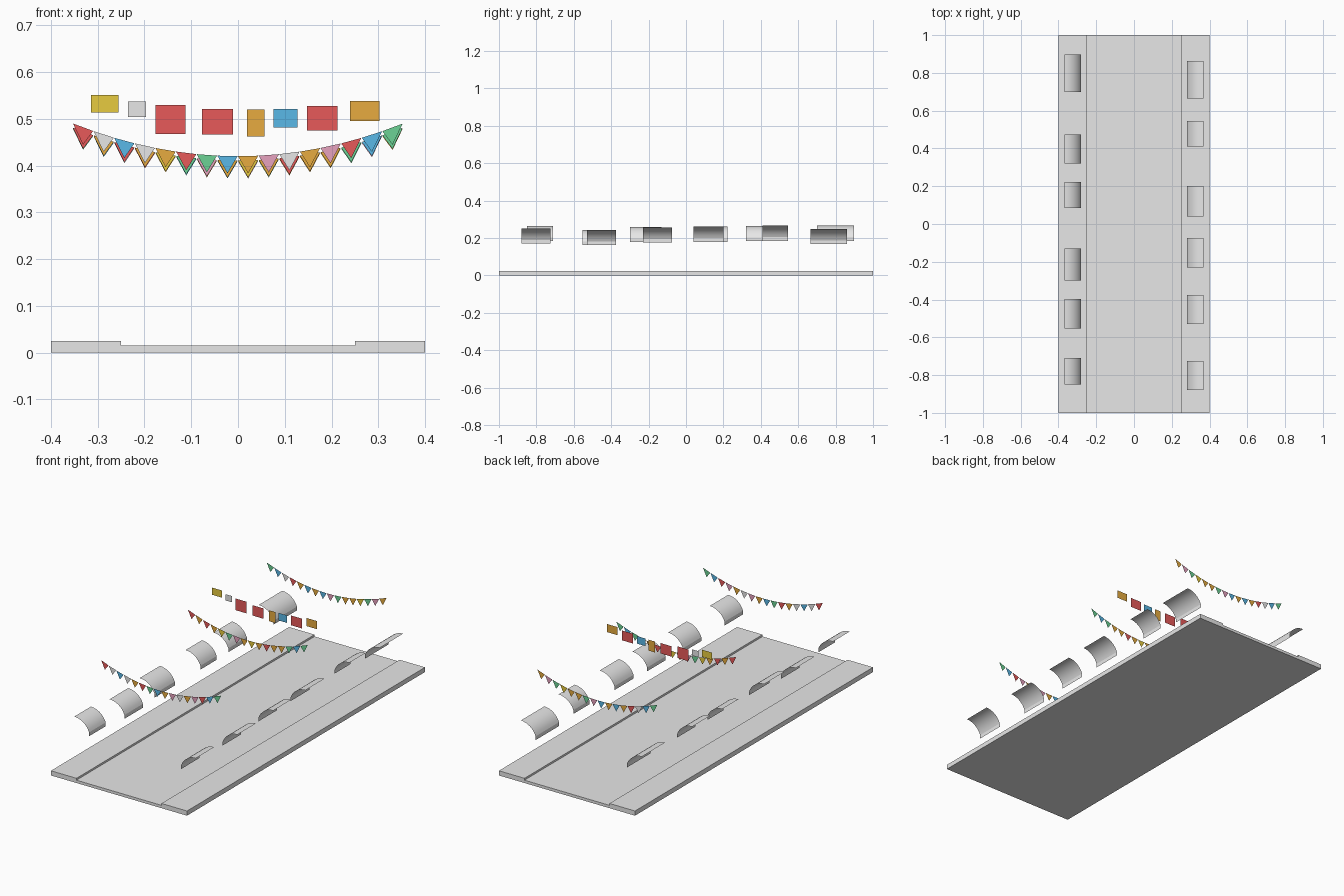
import bpy, math

cube = bpy.data.objects.get("Cube")
if cube:
    bpy.data.objects.remove(cube, do_unlink=True)


def material(name, r, g, b):
    m = bpy.data.materials.new(name)
    m.use_nodes = True
    m.diffuse_color = (r, g, b, 1)
    m.node_tree.nodes["Principled BSDF"].inputs["Base Color"].default_value = (r, g, b, 1)
    return m


MATS = {
    "grey": material("pale grey", .8, .8, .8),
    "red": material("red", .8, .1, .1),
    "gold": material("gold", .8, .41, .05),
    "yellow": material("yellow", .8, .6, .05),
    "blue": material("blue", .1, .48, .8),
    "green": material("green", .15, .65, .3),
    "pink": material("pink", .8, .36, .52),
}
NAMES = list(MATS)


def build(name, verts, faces, colours=("grey",)):
    """Mesh object with one colour per face, or a single colour for all."""
    mesh = bpy.data.meshes.new(name)
    mesh.from_pydata(verts, [], faces)
    used = [c for c in NAMES if c in colours]
    for c in used:
        mesh.materials.append(MATS[c])
    if len(colours) == len(faces):
        for face, c in zip(mesh.polygons, colours):
            face.material_index = used.index(c)
    obj = bpy.data.objects.new(name, mesh)
    bpy.context.collection.objects.link(obj)
    return obj


# Street: a road sunk between two pavements, extruded along y
half = [(.4, 0), (.4, .025), (.25, .025), (.25, .015)]
section = half + [(-x, z) for x, z in reversed(half)]
n = len(section)
verts = [(x, y, z) for y in (-1, 1) for x, z in section]
faces = [(i, i + n, (i + 1) % n + n, (i + 1) % n) for i in range(n)]
for o in (0, n):   # each end: two pavement blocks and the road slab
    for f in ((0, 1, 2, 3), (4, 5, 6, 7), (0, 3, 4, 7)):
        ids = [o + k for k in f]
        faces.append(ids if o else ids[::-1])
street = build("street", verts, faces)
for f in street.data.polygons:
    # end faces look along the street axis
    if abs(f.normal.y) > .5 and f.normal.y * f.center.y < 0:
        f.flip()


# Awnings: curved sheet falling towards the road, with a short valance
def awning(name, side, y0, y1, bottom):
    span, steps, r = math.radians(70), 8, .0926
    crest = bottom + .02 + r * (1 - math.cos(span))
    prof = []
    for i in range(steps + 1):
        a = span * i / steps
        prof.append((.368 - r * math.sin(a), crest - r * (1 - math.cos(a))))
    prof.append((prof[-1][0], bottom))
    verts = [(side * x, y, z) for x, z in prof for y in (y0, y1)]
    faces = [(2 * i, 2 * i + 2, 2 * i + 3, 2 * i + 1) for i in range(len(prof) - 1)]
    if side > 0:
        faces = [f[::-1] for f in faces]
    obj = build(name, verts, faces)
    bpy.ops.object.select_all(action="DESELECT")
    obj.select_set(True)
    bpy.context.view_layer.objects.active = obj
    bpy.ops.object.shade_smooth_by_angle(angle=math.radians(15))


AWNINGS = {
    1: [(-.88, -.725, .17), (-.53, -.375, .162), (-.23, -.075, .175),
        (.04, .2, .18), (.41, .545, .185), (.665, .862, .167)],
    -1: [(-.85, -.71, .183), (-.553, -.397, .162), (-.3, -.13, .178),
         (.085, .222, .18), (.32, .475, .183), (.7, .897, .185)],
}
for side, rows in AWNINGS.items():
    for i, row in enumerate(rows):
        awning(f"{'left' if side > 0 else 'right'}_awning_{i + 1}", side, *row)


# Bunting: a sagging row of triangular flags across the street
def bunting(name, y, low, colours):
    colours = colours.split()
    width = .706 / len(colours)

    def sag(x):
        return low + .07 * (x / .353) ** 2

    verts, faces = [], []
    for i in range(len(colours)):
        a = -.353 + i * width
        b, mid = a + width * .98, a + width * .49
        faces.append(tuple(range(len(verts), len(verts) + 3)))
        verts += [(a, y, sag(a)), (mid, y, sag(mid) - .037), (b, y, sag(b))]
    build(name, verts, faces, colours)


bunting("front_bunting", -.645, .42,
        "red grey blue grey gold red green blue gold pink grey gold pink red blue green")
bunting("middle_bunting", .083, .411,
        "red gold red gold yellow green pink gold yellow gold red gold gold green blue green")
bunting("back_bunting", .745, .409,
        "green blue grey red gold blue gold blue pink green gold gold yellow green pink gold")

# Washing: flat cloths hanging in one row above the road
CLOTHS = [
    ("yellow", -.314, -.256, .513, .551), ("grey", -.235, -.197, .504, .537),
    ("red", -.176, -.112, .468, .53), ("red", -.077, -.011, .466, .521),
    ("gold", .019, .057, .462, .52), ("blue", .076, .127, .481, .521),
    ("red", .148, .213, .475, .527), ("gold", .24, .303, .495, .538),
]
for i, (c, x0, x1, z0, z1) in enumerate(CLOTHS):
    build(f"hanging_cloth_{i + 1}",
          [(x, .232, z) for x, z in ((x0, z0), (x1, z0), (x1, z1), (x0, z1))],
          [(0, 1, 2, 3)], (c,))
